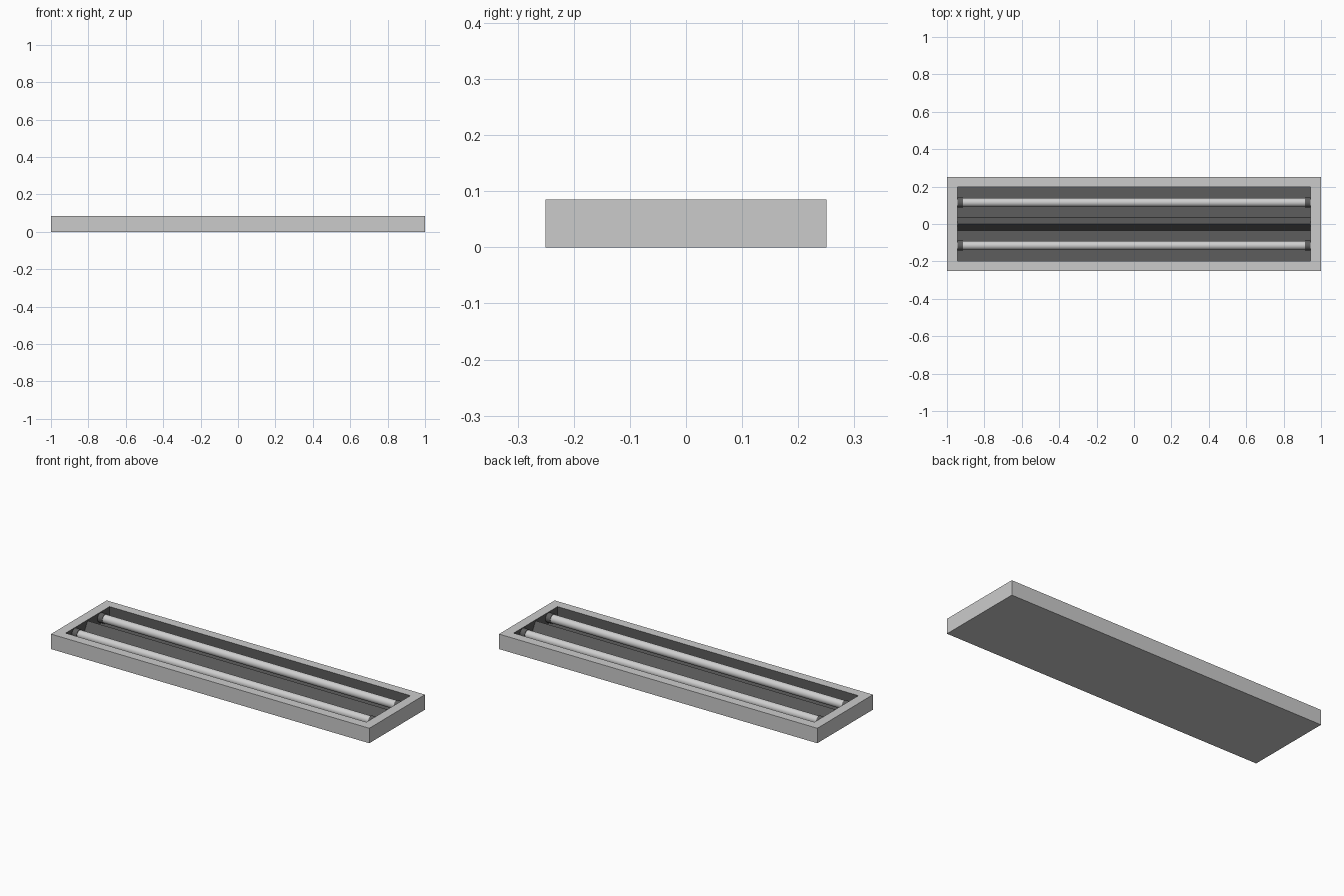
import bpy, bmesh, math
from mathutils import Matrix

if "Cube" in bpy.data.objects:
    bpy.data.objects.remove(bpy.data.objects["Cube"])


def material(name, v):
    m = bpy.data.materials.new(name)
    m.diffuse_color = (v, v, v, 1)
    m.use_nodes = True
    m.node_tree.nodes["Principled BSDF"].inputs["Base Color"].default_value = m.diffuse_color
    return m


LIGHT = material("light grey", 0.60)
DARK = material("dark grey", 0.11)
TUBE = material("tube white", 0.62)

L, W, H = 2.0, 0.5, 0.085      # outer housing
IL, IW, FLOOR = 0.945, 0.197, 0.02  # half size of the opening, tray floor height
TY, TZ = 0.115, 0.055          # lamp position


def finish(name, bm, mats):
    me = bpy.data.meshes.new(name)
    bmesh.ops.recalc_face_normals(bm, faces=bm.faces)
    bm.to_mesh(me)
    bm.free()
    for m in mats:
        me.materials.append(m)
    ob = bpy.data.objects.new(name, me)
    bpy.context.collection.objects.link(ob)
    return ob


def cylinder_x(name, x0, x1, y, z, r, mat):
    bm = bmesh.new()
    bmesh.ops.create_cone(bm, cap_ends=True, segments=32, radius1=r, radius2=r, depth=x1 - x0,
                          matrix=Matrix.Translation(((x0 + x1) / 2, y, z)) @ Matrix.Rotation(math.pi / 2, 4, 'Y'))
    for f in bm.faces:
        f.smooth = len(f.verts) == 4
    for e in bm.edges:
        e.smooth = all(len(f.verts) == 4 for f in e.link_faces)
    return finish(name, bm, [mat])


# housing: closed box with a rim and a sunken dark tray
bm = bmesh.new()
loops = []
for hx, hy, z in [(L / 2, W / 2, 0), (L / 2, W / 2, H), (IL, IW, H), (IL, IW, FLOOR)]:
    loops.append([bm.verts.new((sx * hx, sy * hy, z)) for sx, sy in ((-1, -1), (1, -1), (1, 1), (-1, 1))])
for k in range(3):
    for i in range(4):
        j = (i + 1) % 4
        f = bm.faces.new((loops[k][i], loops[k][j], loops[k + 1][j], loops[k + 1][i]))
        f.material_index = 1 if k == 2 else 0
bm.faces.new(loops[0][::-1])
bm.faces.new(loops[3]).material_index = 1
finish("housing", bm, [LIGHT, DARK])

# central reflector ridge
bm = bmesh.new()
ends = [[bm.verts.new((x, y, z)) for y, z in ((-0.034, FLOOR), (0.034, FLOOR), (0, 0.08))] for x in (-IL, IL)]
for i in range(3):
    j = (i + 1) % 3
    bm.faces.new((ends[0][i], ends[0][j], ends[1][j], ends[1][i]))
for e in ends:
    bm.faces.new(e)
finish("reflector_ridge", bm, [DARK])

# lamps with a socket at each end
for side, y in (("front", -TY), ("back", TY)):
    cylinder_x(side + "_tube", -0.92, 0.92, y, TZ, 0.0235, TUBE)
    cylinder_x(side + "_left_socket", -IL, -0.915, y, TZ, 0.0265, DARK)
    cylinder_x(side + "_right_socket", 0.915, IL, y, TZ, 0.0265, DARK)
